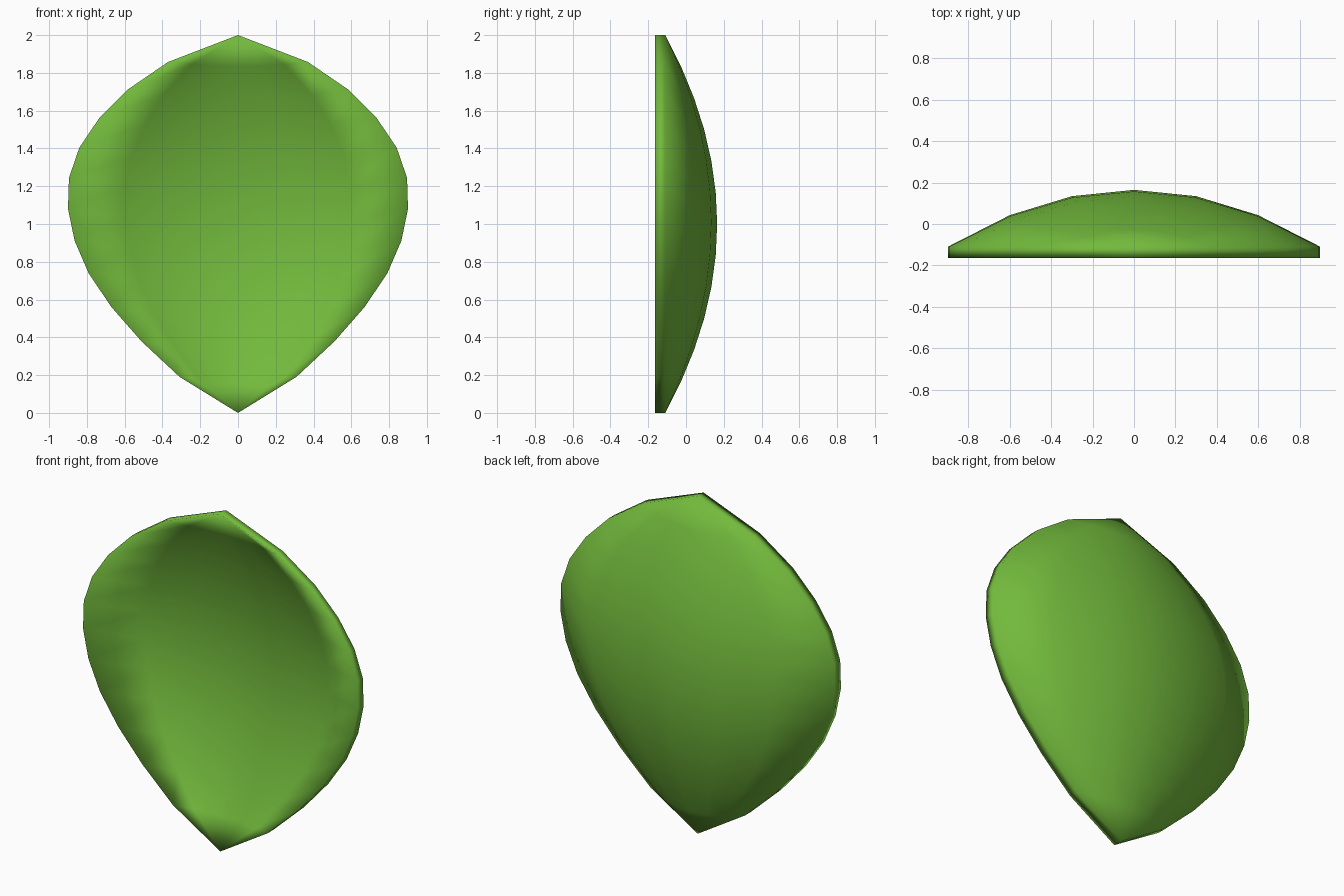
import bpy
import bmesh

cube = bpy.data.objects.get("Cube")
if cube:
    bpy.data.objects.remove(cube, do_unlink=True)

# Leaf green
green = bpy.data.materials.new("leaf_green")
green.use_nodes = True
colour = (0.17, 0.49, 0.045, 1)
green.diffuse_color = colour
green.node_tree.nodes["Principled BSDF"].inputs["Base Color"].default_value = colour

# Half widths of the outline, from the bottom tip to the top tip
WIDTHS = [0, 0.31, 0.51, 0.67, 0.79, 0.865, 0.9, 0.895, 0.84, 0.735, 0.585, 0.37, 0]
ROWS = len(WIDTHS) - 1
RIM_Y, DEPTH, LIFT, THICK = -0.11, 0.275, 0.08, 0.055

# Cupped back surface: a grid bent both ways, drawn in to a point at each end
bm = bmesh.new()
bmesh.ops.create_grid(bm, x_segments=6, y_segments=ROWS, size=1)
for v in bm.verts:
    t = v.co.x
    s = (v.co.y + 1) / 2
    arch = 4 * s * (1 - s)
    v.co = (t * WIDTHS[round(s * ROWS)],
            RIM_Y + DEPTH * arch * (1 - t * t),
            2 * s + LIFT * arch * t * t)
bmesh.ops.remove_doubles(bm, verts=bm.verts, dist=0.0001)

# Even thickness towards the front, closed by the rim
shell = bmesh.ops.extrude_face_region(bm, geom=bm.faces[:], use_keep_orig=True)
front = [g for g in shell["geom"] if isinstance(g, bmesh.types.BMVert)]
bmesh.ops.translate(bm, verts=front, vec=(0, -THICK, 0))
bmesh.ops.recalc_face_normals(bm, faces=bm.faces)
for f in bm.faces:
    f.smooth = True

mesh = bpy.data.meshes.new("leaf")
bm.to_mesh(mesh)
bm.free()
mesh.materials.append(green)
leaf = bpy.data.objects.new("leaf", mesh)
bpy.context.scene.collection.objects.link(leaf)
